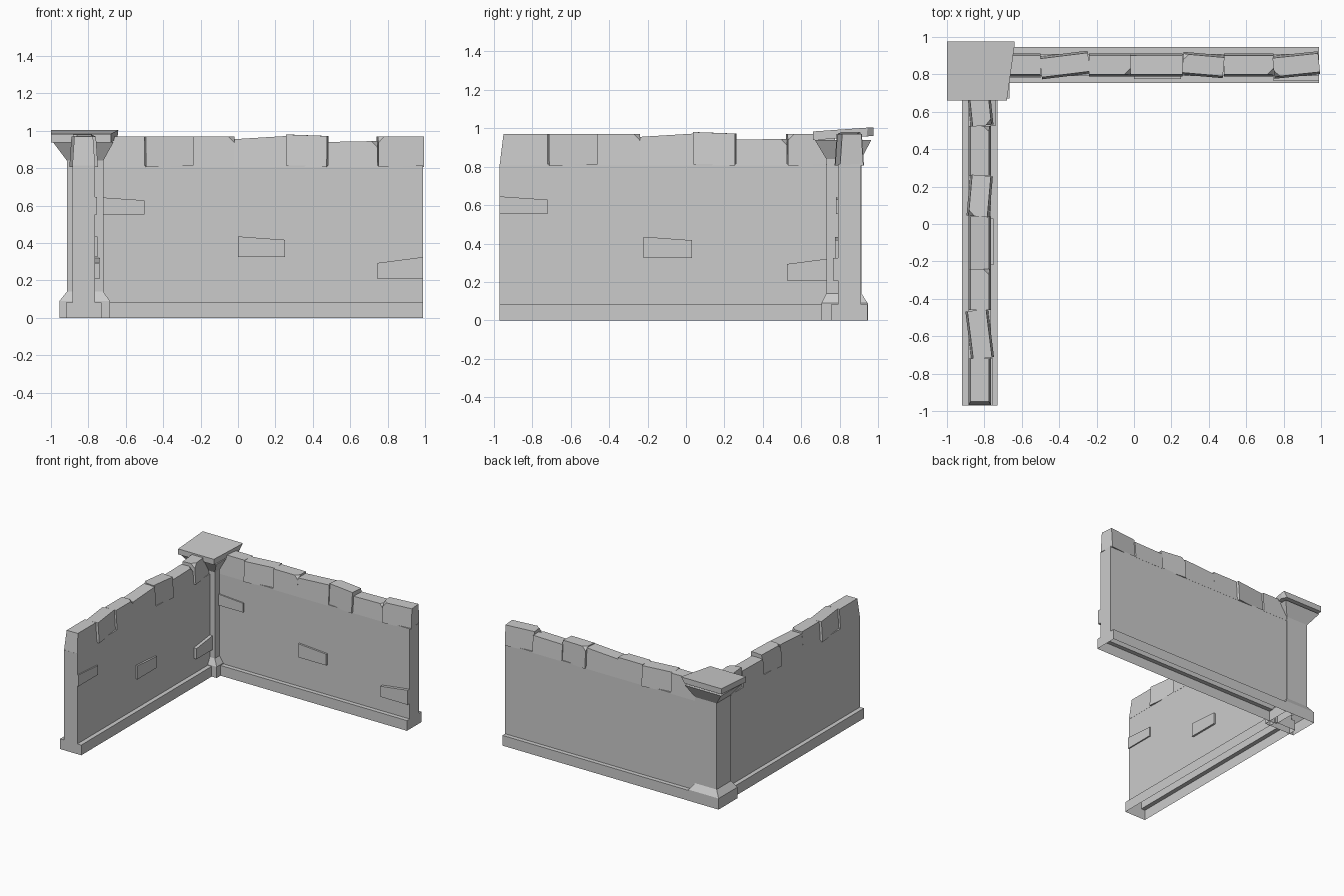
import bpy, bmesh, math
from mathutils import Vector, Matrix

if "Cube" in bpy.data.objects:
    bpy.data.objects.remove(bpy.data.objects["Cube"])


def make(name, bm, loc=(0, 0, 0), rot=0):
    bmesh.ops.recalc_face_normals(bm, faces=bm.faces)
    me = bpy.data.meshes.new(name)
    bm.to_mesh(me)
    bm.free()
    ob = bpy.data.objects.new(name, me)
    ob.location = loc
    ob.rotation_euler.z = rot
    bpy.context.collection.objects.link(ob)
    return ob


def loft(bm, loops, closed=True, caps=(True, True)):
    """Bridge equal-length point loops and optionally cap both ends."""
    rings = [[bm.verts.new(p) for p in lp] for lp in loops]
    n = len(rings[0])
    for a, b in zip(rings, rings[1:]):
        for i in range(n if closed else n - 1):
            j = (i + 1) % n
            bm.faces.new((a[i], a[j], b[j], b[i]))
    for ring, cap in zip((rings[0], rings[-1]), caps):
        if cap:
            bm.faces.new(ring)
    return [v for r in rings for v in r]


def rect(x0, x1, y0, y1, z):
    return [(x0, y0, z), (x1, y0, z), (x1, y1, z), (x0, y1, z)]


def chip(bm, corner, normal, depth):
    """Slice a broken corner off a block."""
    n = Vector(normal).normalized()
    geom = bm.verts[:] + bm.edges[:] + bm.faces[:]
    cut = bmesh.ops.bisect_plane(bm, geom=geom, plane_co=Vector(corner) - n * depth,
                                 plane_no=n, clear_outer=True)
    edges = [e for e in cut['geom_cut'] if isinstance(e, bmesh.types.BMEdge)]
    bmesh.ops.holes_fill(bm, edges=edges)


# u start, u end, top left, top right, turn in degrees, chipped corner (side u, side v)
STONES = [
    (-0.97, -0.72, 0.97, 0.97, 0, None),
    (-0.72, -0.46, 0.97, 0.97, 7, None),
    (-0.46, -0.24, 0.97, 0.97, 0, (1, -1)),
    (-0.24, 0.04, 0.955, 0.972, 0, None),
    (0.04, 0.26, 0.98, 0.972, -5, (-1, 1)),
    (0.26, 0.525, 0.94, 0.945, 0, (1, -1)),
    (0.525, 0.77, 0.97, 0.97, 6, (-1, -1)),
]
# u start, u end, bottom, top left, top right, face position
BRICKS = [
    (-0.97, -0.72, 0.553, 0.645, 0.628, -0.070),
    (-0.22, 0.03, 0.325, 0.435, 0.417, -0.075),
    (0.525, 0.77, 0.207, 0.293, 0.325, -0.085),
]


def wall(prefix, loc, rot):
    # Wall with stepped plinth, open underneath
    prof = [(-.095, 0), (-.095, .083), (-.06, .083), (-.06, .815)]
    prof += [(-v, z) for v, z in reversed(prof)]
    bm = bmesh.new()
    loft(bm, [[(u, v, z) for v, z in prof] for u in (-.97, .77)], closed=False)
    make(prefix + "_wall", bm, loc, rot)

    # Uneven coping stones
    for i, (a, b, zl, zr, turn, c) in enumerate(STONES):
        bm = bmesh.new()
        lean = 0.02 if i == 0 else 0
        top = [(a + lean, -.05, zl), (b, -.05, zr), (b, .05, zr), (a + lean, .05, zl)]
        loft(bm, [rect(a, b, -.061, .061, .807), top])
        if c:
            corner = (b if c[0] > 0 else a, .05 * c[1], zr if c[0] > 0 else zl)
            chip(bm, corner, (c[0], c[1], 1), .018)
        mid = Vector(((a + b) / 2, 0, 0))
        bmesh.ops.rotate(bm, verts=bm.verts, cent=mid,
                         matrix=Matrix.Rotation(math.radians(turn), 3, 'Z'))
        make(f"{prefix}_coping_stone_{i + 1}", bm, loc, rot)

    # Raised bricks on the inner face
    for i, (a, b, z0, zl, zr, v) in enumerate(BRICKS):
        bm = bmesh.new()
        loft(bm, [[(a, y, z0), (b, y, z0), (b, y, zr), (a, y, zl)] for y in (-.055, v)])
        make(f"{prefix}_brick_{i + 1}", bm, loc, rot)


wall("back", (.22, .85, 0), 0)
wall("left", (-.825, 0, 0), math.pi / 2)

# Corner pillar: base, bevel, shaft and flared capital
shaft = (-.915, -.72, .73, .913)
foot = (-.955, -.685, .705, .946)
bm = bmesh.new()
loft(bm, [rect(*foot, 0), rect(*foot, .09), rect(*shaft, .14), rect(*shaft, .84),
          rect(-.99, -.665, .67, .965, .94)], caps=(False, True))
make("corner_pillar", bm)

# Tilted cap slab with a broken corner
outline = [(-1, .66), (-.68, .66), (-.645, .94), (-.67, .975), (-1, .975)]
tilt = lambda y, z: z + (y - .66) * .07
bm = bmesh.new()
low = [(x, y, .938 + max(0, y - .66) * .07) for x, y in outline]
high = [(-1, .66), (-.68, .66), (-.64, .945), (-.64, .975), (-1, .975)]
loft(bm, [low, [(x, y, tilt(y, .983)) for x, y in high]])
make("pillar_cap", bm)
